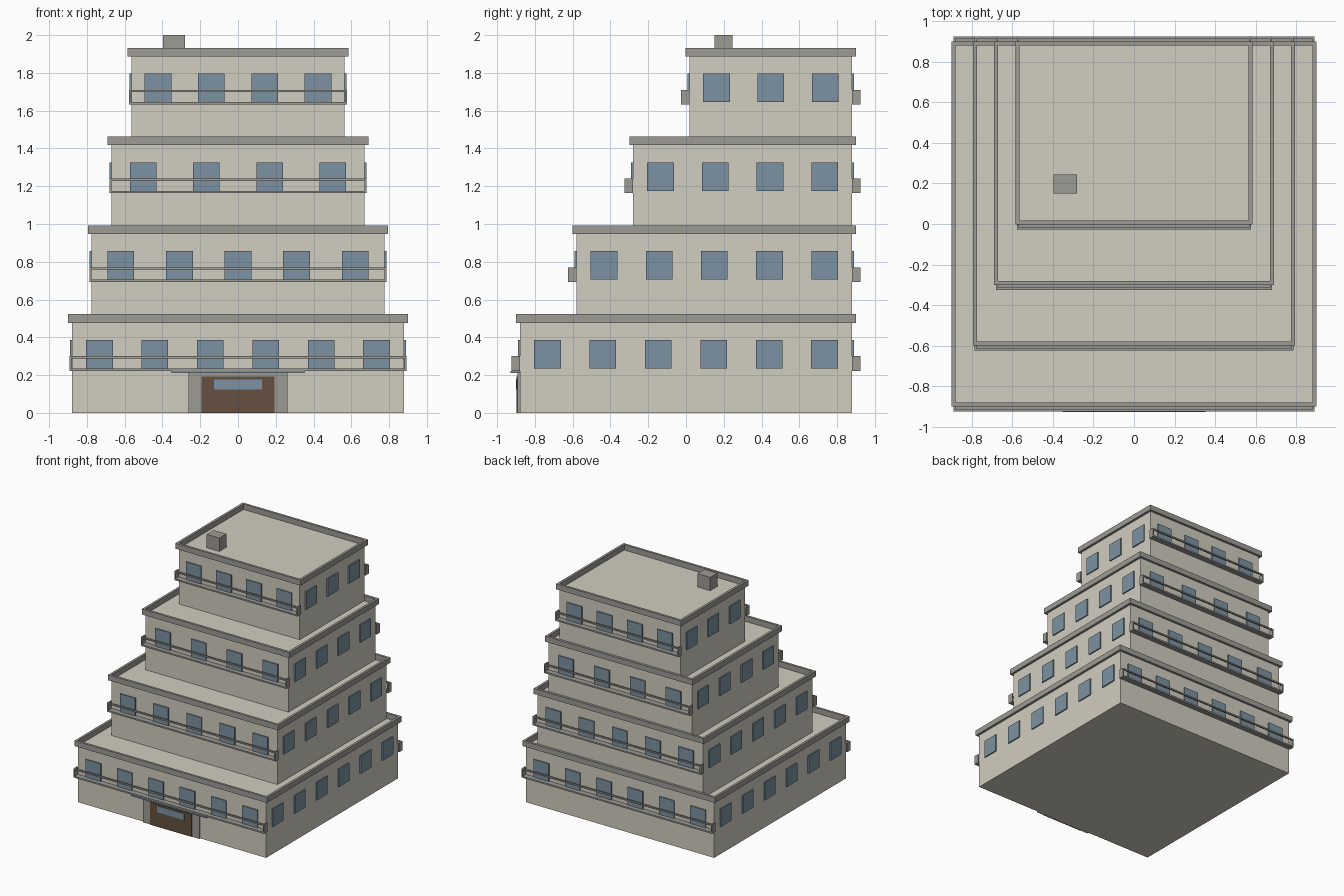
import bpy, bmesh

if "Cube" in bpy.data.objects:
    bpy.data.objects.remove(bpy.data.objects["Cube"])


def material(name, r, g, b):
    m = bpy.data.materials.new(name)
    m.diffuse_color = (r, g, b, 1)
    m.use_nodes = True
    m.node_tree.nodes["Principled BSDF"].inputs["Base Color"].default_value = m.diffuse_color
    return m


WALL = material("cream_wall", 0.64, 0.61, 0.53)
TRIM = material("grey_trim", 0.34, 0.33, 0.30)
GLASS = material("blue_glass", 0.20, 0.29, 0.36)
WOOD = material("brown_wood", 0.13, 0.08, 0.05)


def boxes(name, mat, spans):
    """One object made of boxes given as (x0, x1, y0, y1, z0, z1)."""
    bm = bmesh.new()
    for x0, x1, y0, y1, z0, z1 in spans:
        vs = bmesh.ops.create_cube(bm, size=1)["verts"]
        for v in vs:
            v.co.x = x1 if v.co.x > 0 else x0
            v.co.y = y1 if v.co.y > 0 else y0
            v.co.z = z1 if v.co.z > 0 else z0
    me = bpy.data.meshes.new(name)
    bm.to_mesh(me)
    bm.free()
    me.materials.append(mat)
    ob = bpy.data.objects.new(name, me)
    bpy.context.collection.objects.link(ob)
    return ob


BACK = 0.88
STEP = 0.47
LIP = 0.02
WIN = 0.0705     # half window width

# half width, front y, front window count, side window count
tiers = [(0.88, -0.88, 6, 6), (0.775, -0.58, 5, 5),
         (0.67, -0.28, 4, 4), (0.565, 0.018, 4, 3)]

for i, (w, front, nx, ny) in enumerate(tiers):
    n = i + 1
    roof = 0.477 + STEP * i
    base = roof - STEP if i else 0
    sill = 0.236 + STEP * i

    # storey block
    boxes(f"storey_{n}", WALL, [(-w, w, front, BACK, base, roof)])

    # parapet ring just outside the walls
    z = (roof, roof + 0.046)
    boxes(f"parapet_{n}", TRIM, [
        (-w - LIP, w + LIP, front - LIP, front, *z),
        (-w - LIP, w + LIP, BACK, BACK + LIP, *z),
        (-w - LIP, -w, front, BACK, *z),
        (w, w + LIP, front, BACK, *z)])

    # windows on all four walls
    z = (sill, sill + 0.15)
    panes = []
    for k in range(nx):
        c = -w + 2 * w * (k + 0.5) / nx
        panes += [(c - WIN, c + WIN, front - 0.01, front, *z),
                  (c - WIN, c + WIN, BACK, BACK + 0.01, *z)]
    for k in range(ny):
        c = front + (BACK - front) * (k + 0.5) / ny
        panes += [(w, w + 0.01, c - WIN, c + WIN, *z),
                  (-w - 0.01, -w, c - WIN, c + WIN, *z)]
    boxes(f"windows_{n}", GLASS, panes)

    # balconies on front and back: floor slab, top rail, end panels
    e = w + 0.011
    for side, wall, d in (("front", front, -1), ("back", BACK, 1)):
        def ys(a, b):
            return sorted((wall + d * a, wall + d * b))
        boxes(f"balcony_{side}_{n}", TRIM, [
            (-e, e, *ys(0, 0.045), sill - 0.013, sill),
            (-e, e, *ys(0.033, 0.045), sill + 0.052, sill + 0.064),
            (-e, -e + 0.01, *ys(0, 0.045), sill, sill + 0.064),
            (e - 0.01, e, *ys(0, 0.045), sill, sill + 0.064)])

# entrance: surround, door, door glass, canopy
boxes("door_surround", TRIM, [(-0.263, 0.263, -0.893, -0.88, 0, 0.213)])
boxes("door", WOOD, [(-0.193, 0.193, -0.897, -0.88, 0, 0.192)])
boxes("door_glass", GLASS, [(-0.127, 0.127, -0.9, -0.88, 0.124, 0.177)])
boxes("canopy", GLASS, [(-0.353, 0.353, -0.928, -0.88, 0.212, 0.223)])

# roof vent
boxes("roof_vent", TRIM, [(-0.398, -0.28, 0.15, 0.245, 1.887, 2.0)])
